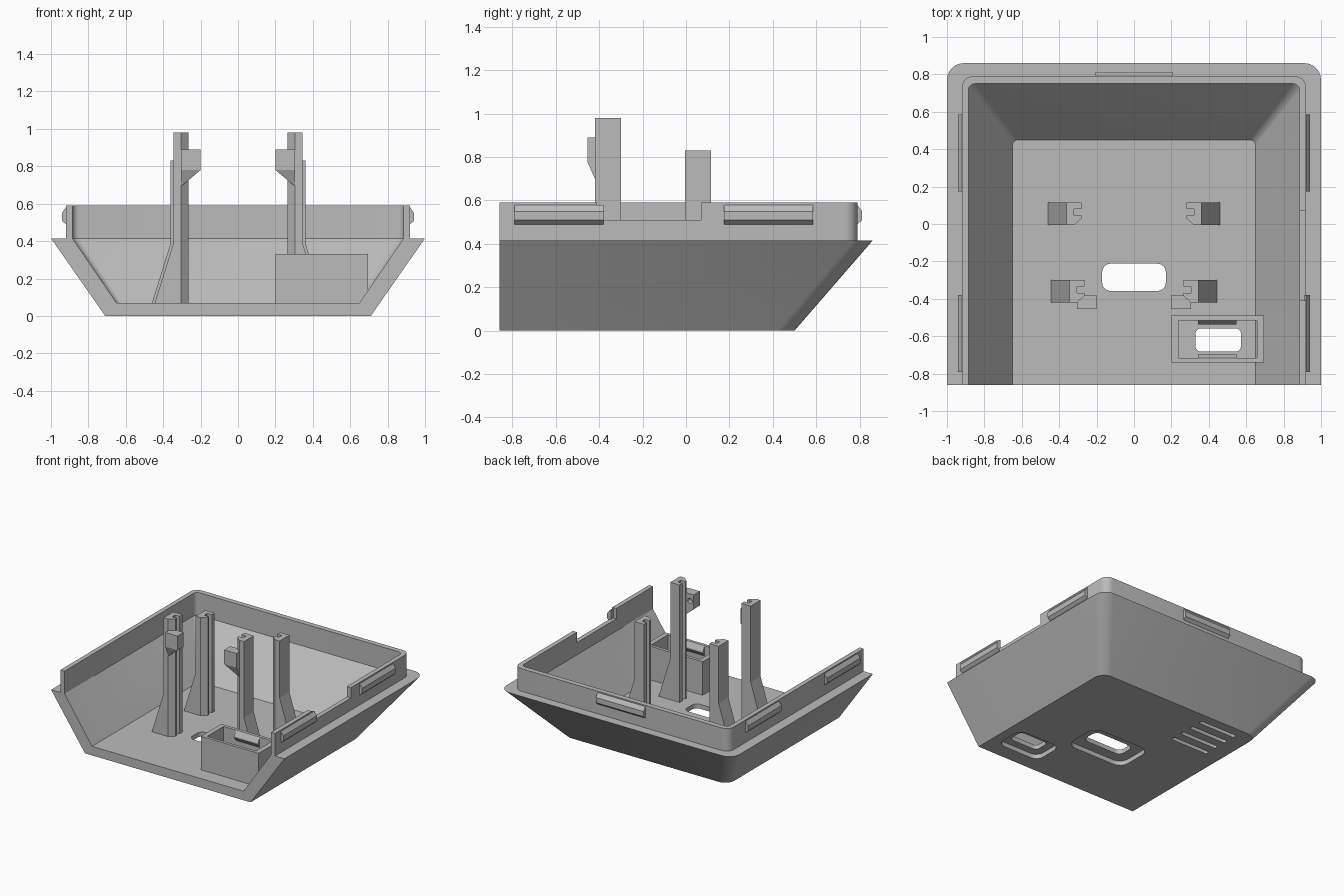
import bpy, bmesh, math
from mathutils import Vector

cube = bpy.data.objects.get("Cube")
if cube:
    bpy.data.objects.remove(cube, do_unlink=True)

grey = bpy.data.materials.new("mid_grey")
grey.use_nodes = True
grey.diffuse_color = (0.5, 0.5, 0.5, 1)
grey.node_tree.nodes["Principled BSDF"].inputs["Base Color"].default_value = (0.5, 0.5, 0.5, 1)

FRONT = -0.86


def make(name, bm):
    bmesh.ops.recalc_face_normals(bm, faces=bm.faces)
    mesh = bpy.data.meshes.new(name)
    bm.to_mesh(mesh)
    bm.free()
    mesh.materials.append(grey)
    ob = bpy.data.objects.new(name, mesh)
    bpy.context.collection.objects.link(ob)
    return ob


def prism(name, pts, axis, lo, hi):
    """Extrude a 2D outline along an axis; the outline uses the other two axes in order."""
    bm = bmesh.new()

    def ring(h):
        out = []
        for p in pts:
            c = list(p)
            c.insert("xyz".index(axis), h)
            out.append(bm.verts.new(c))
        return out
    a, b = ring(lo), ring(hi)
    bm.faces.new(a)
    bm.faces.new(b)
    for i in range(len(a)):
        j = (i + 1) % len(a)
        bm.faces.new((a[i], a[j], b[j], b[i]))
    return make(name, bm)


def rect(x0, x1, y0, y1):
    return [(x0, y0), (x1, y0), (x1, y1), (x0, y1)]


def rounded(cx, cy, hx, hy, r, n=6):
    pts = []
    for k, (sx, sy) in enumerate([(1, 1), (-1, 1), (-1, -1), (1, -1)]):
        for i in range(n + 1):
            a = math.pi / 2 * (k + i / n)
            pts.append((cx + sx * (hx - r) + r * math.cos(a),
                        cy + sy * (hy - r) + r * math.sin(a)))
    return pts


def cut(ob, cutter):
    mod = ob.modifiers.new("cut", 'BOOLEAN')
    mod.operation = 'DIFFERENCE'
    mod.solver = 'EXACT'
    mod.object = cutter
    bpy.context.view_layer.objects.active = ob
    bpy.ops.object.modifier_apply(modifier=mod.name)
    bpy.data.objects.remove(cutter, do_unlink=True)


def u_path(hx, back, r, n=6):
    """Open outline: front left, round the two back corners, front right."""
    pts = [(hx, FRONT)]
    for k, s in enumerate((1, -1)):
        for i in range(n + 1):
            a = math.pi / 2 * (k + i / n)
            pts.append((s * (hx - r) + r * math.cos(a), back - r + r * math.sin(a)))
    return pts + [(-hx, FRONT)]


# Tapered tray with ledge and upright lip, open at the front
levels = [(0.71, 0.50, 0.08, 0), (1.0, 0.86, 0.09, 0.415), (0.92, 0.79, 0.06, 0.415),
          (0.92, 0.79, 0.06, 0.59), (0.885, 0.75, 0.035, 0.59),
          (0.885, 0.75, 0.035, 0.415), (0.65, 0.45, 0.03, 0.07)]
bm = bmesh.new()
rings = [[bm.verts.new((x, y, z)) for x, y in u_path(hx, back, r)]
         for hx, back, r, z in levels]
for a, b in zip(rings, rings[1:]):
    for i in range(len(a) - 1):
        bm.faces.new((a[i], a[i + 1], b[i + 1], b[i]))
bm.faces.new(rings[0])
bm.faces.new(rings[-1])
bm.faces.new([r[0] for r in rings] + [r[-1] for r in reversed(rings)])
tray = make("tray", bm)

# Lip notch, floor openings with recesses underneath, blind vent slots
cut(tray, prism("cutter", rect(0.85, 0.97, -0.41, 0.07), 'z', 0.51, 0.7))
for cx, cy, hx, hy, r, mx in [(0, -0.285, 0.17, 0.073, 0.045, 0.08),
                              (0.45, -0.62, 0.122, 0.062, 0.03, 0.06)]:
    cut(tray, prism("cutter", rounded(cx, cy, hx, hy, r), 'z', -0.1, 0.2))
    cut(tray, prism("cutter", rounded(cx, cy, hx + mx, hy + mx, r + 0.03), 'z', -0.1, 0.035))
for i in range(4):
    cut(tray, prism("cutter", rounded(-0.425, 0.11 + 0.1 * i, 0.16, 0.016, 0.015),
                    'z', -0.1, 0.03))

# Snap ridges on the lip
ridge = [(-0.01, 0.49), (0, 0.49), (0.022, 0.51), (0.022, 0.55), (0, 0.58), (-0.01, 0.58)]
for s, side in ((1, "left"), (-1, "right")):
    for y0, y1, place in ((-0.79, -0.38, "front"), (0.175, 0.585, "rear")):
        prism(f"{side}_{place}_ridge", [(s * (0.92 + d), z) for d, z in ridge], 'y', y0, y1)
prism("back_ridge", [(0.79 + d, z) for d, z in ridge], 'x', -0.205, 0.205)

# Open socket box around the small opening
box = prism("socket_box", rect(0.2, 0.695, -0.74, -0.49), 'z', 0.06, 0.33)
cut(box, prism("cutter", rect(0.237, 0.658, -0.717, -0.515), 'z', 0, 0.5))
for y, s in ((-0.515, -1), (-0.717, 1)):
    prism("socket_clip", [(y - s * 0.01, 0.33), (y, 0.33), (y + s * 0.022, 0.29),
                          (y + s * 0.022, 0.28), (y, 0.25), (y - s * 0.01, 0.25)],
          'x', 0.342, 0.547)


# Board posts: grooved column with a sloped foot
def post(name, s, xo, xi, y0, top):
    g = xi + 0.04
    section = [(xo, y0), (g, y0), (xi, y0 + 0.035), (xi, y0 + 0.05), (g, y0 + 0.05),
               (g, y0 + 0.085), (xi, y0 + 0.085), (xi, y0 + 0.12), (xo, y0 + 0.12)]
    prism(name, [(s * x, y) for x, y in section], 'z', 0.06, top)
    foot = [(xo - 0.02, 0.06), (xo + 0.103, 0.06), (xo, 0.39), (xo - 0.02, 0.39)]
    prism(name + "_foot", [(s * x, z) for x, z in foot], 'y', y0, y0 + 0.12)


for s, side in ((1, "left"), (-1, "right")):
    post(f"{side}_rear_post", s, 0.36, 0.28, -0.005, 0.83)
    post(f"{side}_front_post", s, 0.345, 0.265, -0.42, 0.98)
    # Catch on the front post, tapering in towards the post below
    bm = bmesh.new()
    loops = []
    for z, xin, yin in ((0.70, 0.295, -0.42), (0.78, 0.20, -0.455), (0.89, 0.20, -0.455)):
        loops.append([bm.verts.new((s * x, y, z)) for x, y in rect(xin, 0.305, yin, -0.38)])
    bm.faces.new(loops[0])
    bm.faces.new(loops[-1])
    for a, b in zip(loops, loops[1:]):
        for i in range(4):
            j = (i + 1) % 4
            bm.faces.new((a[i], a[j], b[j], b[i]))
    catch = make(f"{side}_catch", bm)
    cut(catch, prism("cutter", rounded(s * 0.232, 0.835, 0.02, 0.02, 0.0199, 4),
                     'y', -0.42, -0.3))

# Smooth the rounded corners, keep the edges sharp
bpy.ops.object.select_all(action='DESELECT')
tray.select_set(True)
bpy.context.view_layer.objects.active = tray
bpy.ops.object.shade_smooth_by_angle(angle=math.radians(25))
